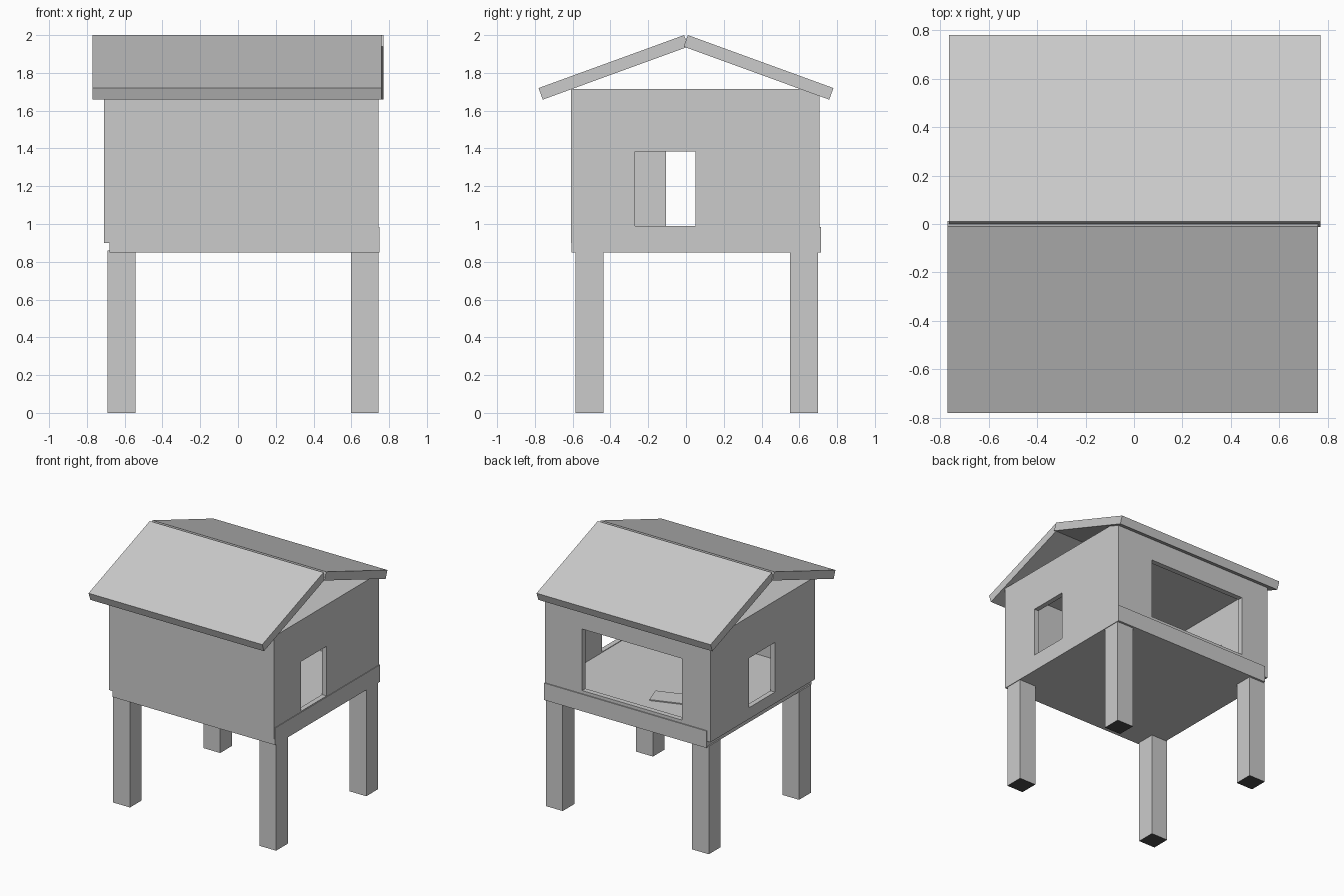
import bpy, bmesh, math
from mathutils import Vector, Matrix

cube = bpy.data.objects.get("Cube")
if cube:
    bpy.data.objects.remove(cube, do_unlink=True)


def material(name, value):
    mat = bpy.data.materials.new(name)
    mat.use_nodes = True
    colour = (value, value, value, 1)
    mat.diffuse_color = colour
    mat.node_tree.nodes["Principled BSDF"].inputs["Base Color"].default_value = colour
    return mat


GREY = material("plain_grey", 0.6)
DARK = material("dark_foot", 0.07)


def finish(name, bm, mats=(GREY,)):
    bmesh.ops.recalc_face_normals(bm, faces=bm.faces)
    mesh = bpy.data.meshes.new(name)
    bm.to_mesh(mesh)
    bm.free()
    for mat in mats:
        mesh.materials.append(mat)
    obj = bpy.data.objects.new(name, mesh)
    bpy.context.collection.objects.link(obj)
    return obj


def box(name, x, y, z):
    bm = bmesh.new()
    lo, hi = Vector((x[0], y[0], z[0])), Vector((x[1], y[1], z[1]))
    bmesh.ops.create_cube(bm, size=1, matrix=Matrix.Translation((lo + hi) / 2)
                          @ Matrix.Diagonal((*(hi - lo), 1)))
    return finish(name, bm)


def holed_wall(name, along, depth, span, height, hole_span, hole_height):
    """Wall running along x or y with one rectangular opening."""
    bm = bmesh.new()

    def ring(d, s, h):
        corners = [(s[0], h[0]), (s[1], h[0]), (s[1], h[1]), (s[0], h[1])]
        return [bm.verts.new((a, d, z) if along == "x" else (d, a, z)) for a, z in corners]

    rings = [ring(depth[0], span, height), ring(depth[0], hole_span, hole_height),
             ring(depth[1], hole_span, hole_height), ring(depth[1], span, height)]
    for a, b in zip(rings, rings[1:] + rings[:1]):
        for i in range(4):
            j = (i + 1) % 4
            bm.faces.new((a[i], a[j], b[j], b[i]))
    return finish(name, bm)


# Four square legs with dark undersides
for side, x in (("right", -0.69), ("left", 0.597)):
    for end, y in (("front", -0.585), ("back", 0.55)):
        leg = box(f"{end}_{side}_leg", (x, x + 0.148), (y, y + 0.148), (0, 0.86))
        leg.data.materials.append(DARK)
        for face in leg.data.polygons:
            face.material_index = int(face.normal.z < -0.5)

# Floor platform
box("floor_platform", (-0.68, 0.75), (-0.605, 0.715), (0.85, 0.985))

# Walls
WALL_Z = (0.9, 1.715)
WINDOW_Z = (0.99, 1.385)
box("front_wall", (-0.71, 0.745), (-0.61, -0.57), WALL_Z)
holed_wall("back_wall", "x", (0.665, 0.707), (-0.71, 0.745), WALL_Z, (-0.46, 0.42), (1.01, 1.5))
holed_wall("left_wall", "y", (0.705, 0.745), (-0.57, 0.665), WALL_Z, (-0.27, 0.05), WINDOW_Z)
holed_wall("right_wall", "y", (-0.71, -0.67), (-0.57, 0.665), WALL_Z, (-0.105, 0.22), WINDOW_Z)

# Flat ceiling between the walls
box("ceiling", (-0.67, 0.705), (-0.57, 0.665), (1.695, 1.715))

# Thin pad lying on the floor
pad = box("floor_pad", (-0.15, 0.15), (-0.08, 0.08), (0, 0.008))
pad.location = (-0.16, 0.4, 0.985)
pad.rotation_euler.z = math.radians(19)

# Sloping roof boards, hinged at the ridge
for name, sign, x in (("front_roof", -1, (-0.77, 0.76)), ("back_roof", 1, (-0.763, 0.77))):
    board = box(name, x, sorted((0, sign * 0.82)), (-0.065, 0))
    board.location = (0, sign * 0.01, 2)
    board.rotation_euler.x = -sign * math.radians(20)
